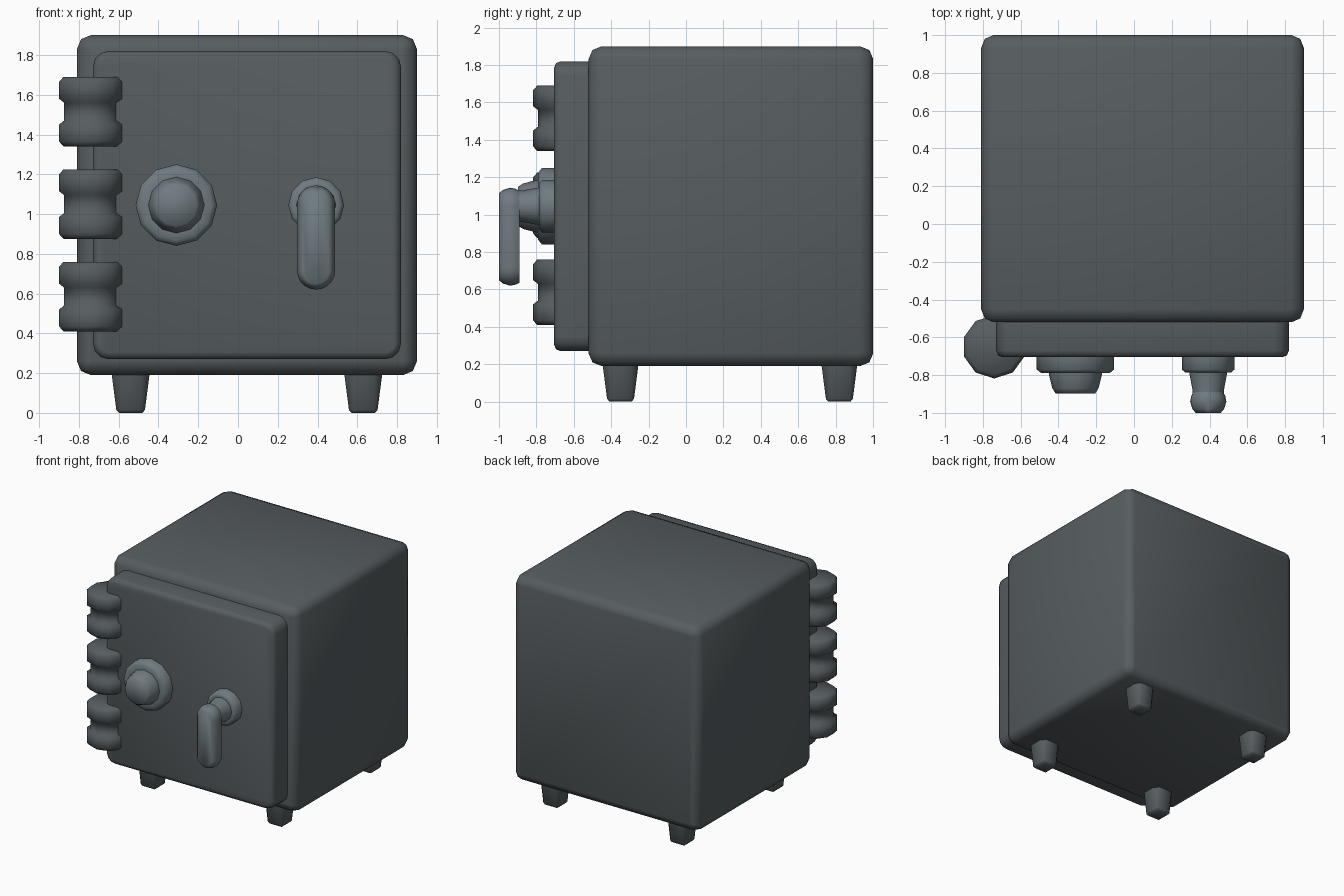
import bpy, bmesh
from math import sin, cos, pi

if "Cube" in bpy.data.objects:
    bpy.data.objects.remove(bpy.data.objects["Cube"])


def material(name, color):
    m = bpy.data.materials.new(name)
    m.diffuse_color = (*color, 1)
    m.use_nodes = True
    m.node_tree.nodes["Principled BSDF"].inputs["Base Color"].default_value = m.diffuse_color
    return m


DARK = material("dark_steel", (0.095, 0.11, 0.117))
LIGHT = material("light_steel", (0.16, 0.195, 0.215))


def loft(name, rings, mat):
    """Closed skin through a list of equal-length point loops."""
    bm = bmesh.new()
    loops = [[bm.verts.new(p) for p in ring] for ring in rings]
    n = len(loops[0])
    for a, b in zip(loops, loops[1:]):
        for i in range(n):
            j = (i + 1) % n
            bm.faces.new((a[i], a[j], b[j], b[i]))
    bm.faces.new(loops[0])
    bm.faces.new(loops[-1])
    bmesh.ops.recalc_face_normals(bm, faces=bm.faces)
    mesh = bpy.data.meshes.new(name)
    bm.to_mesh(mesh)
    bm.free()
    mesh.materials.append(mat)
    ob = bpy.data.objects.new(name, mesh)
    bpy.context.collection.objects.link(ob)
    bpy.ops.object.select_all(action='DESELECT')
    ob.select_set(True)
    bpy.context.view_layer.objects.active = ob
    bpy.ops.object.shade_smooth_by_angle(angle=1.05)
    return ob


def place(u, v, t, axis):
    return (u, t, v) if axis == 'y' else (u, v, t)


def slab(name, u, v, hu, hv, r, seg, layers, mat=DARK, axis='y'):
    """Rounded rectangle swept along an axis; layers are (position, inset)."""
    rings = []
    for t, inset in layers:
        rad = max(r - inset, 0.004)
        cu, cv = hu - inset - rad, hv - inset - rad
        ring = []
        for k, (su, sv) in enumerate(((1, 1), (-1, 1), (-1, -1), (1, -1))):
            for s in range(seg + 1):
                a = (k + s / seg) * pi / 2
                ring.append(place(u + su * cu + rad * cos(a),
                                  v + sv * cv + rad * sin(a), t, axis))
        rings.append(ring)
    return loft(name, rings, mat)


def turned(name, center, axis, sides, profile, mat=DARK, phase=0.0):
    """Turned part along y or z; profile is (position, radius)."""
    u, v = center
    angles = [phase + 2 * pi * i / sides for i in range(sides)]
    return loft(name, [[place(u + r * cos(a), v + r * sin(a), t, axis)
                        for a in angles] for t, r in profile], mat)


# Main box with softly bevelled edges, and door
slab("safe_body", 0.045, 1.045, 0.855, 0.855, 0.07, 2,
     [(-0.52, 0.066), (-0.5, 0.02), (-0.45, 0),
      (0.93, 0), (0.98, 0.02), (1.0, 0.066)])
slab("door", 0.045, 1.045, 0.775, 0.775, 0.08, 3,
     [(-0.50, 0.0), (-0.67, 0), (-0.695, 0.01), (-0.705, 0.035)])

# Three hinge barrels, each with two collars
for i, z in enumerate((0.41, 0.875, 1.34)):
    prof = [(0, .145), (.025, .168), (.11, .168), (.13, .142),
            (.22, .142), (.24, .168), (.325, .168), (.35, .145)]
    turned(f"hinge_{i + 1}", (-0.74, -0.65), 'z', 10,
           [(z + t, r) for t, r in prof], DARK, pi / 2)

# Combination dial
turned("dial_base", (-0.31, 1.045), 'y', 12,
       [(-0.69, .205), (-0.77, .205), (-0.79, .18), (-0.79, .14)], LIGHT)
turned("dial_knob", (-0.31, 1.045), 'y', 12,
       [(-0.78, .142), (-0.80, .14), (-0.87, .122), (-0.897, .105)], LIGHT)

# Handle: rosette, neck and lever
turned("handle_base", (0.393, 1.045), 'y', 12,
       [(-0.69, .14), (-0.77, .14), (-0.787, .12), (-0.787, .10)], LIGHT)
turned("handle_neck", (0.393, 1.045), 'y', 12,
       [(-0.78, .10), (-0.80, .098), (-0.88, .083), (-0.92, .083)], LIGHT)
slab("handle_lever", 0.393, 0.882, 0.096, 0.262, 0.096, 5,
     [(-0.89, 0.016), (-0.91, 0.006), (-0.94, 0), (-0.98, 0.012), (-1.0, 0.03)],
     LIGHT)

# Four square tapered feet
for i, (x, y) in enumerate([(x, y) for x in (-0.54, 0.63) for y in (-0.35, 0.82)]):
    slab(f"foot_{i + 1}", x, y, 0.096, 0.096, 0.04, 1,
         [(0, 0.037), (0.015, 0.024), (0.2, 0)], DARK, 'z')
